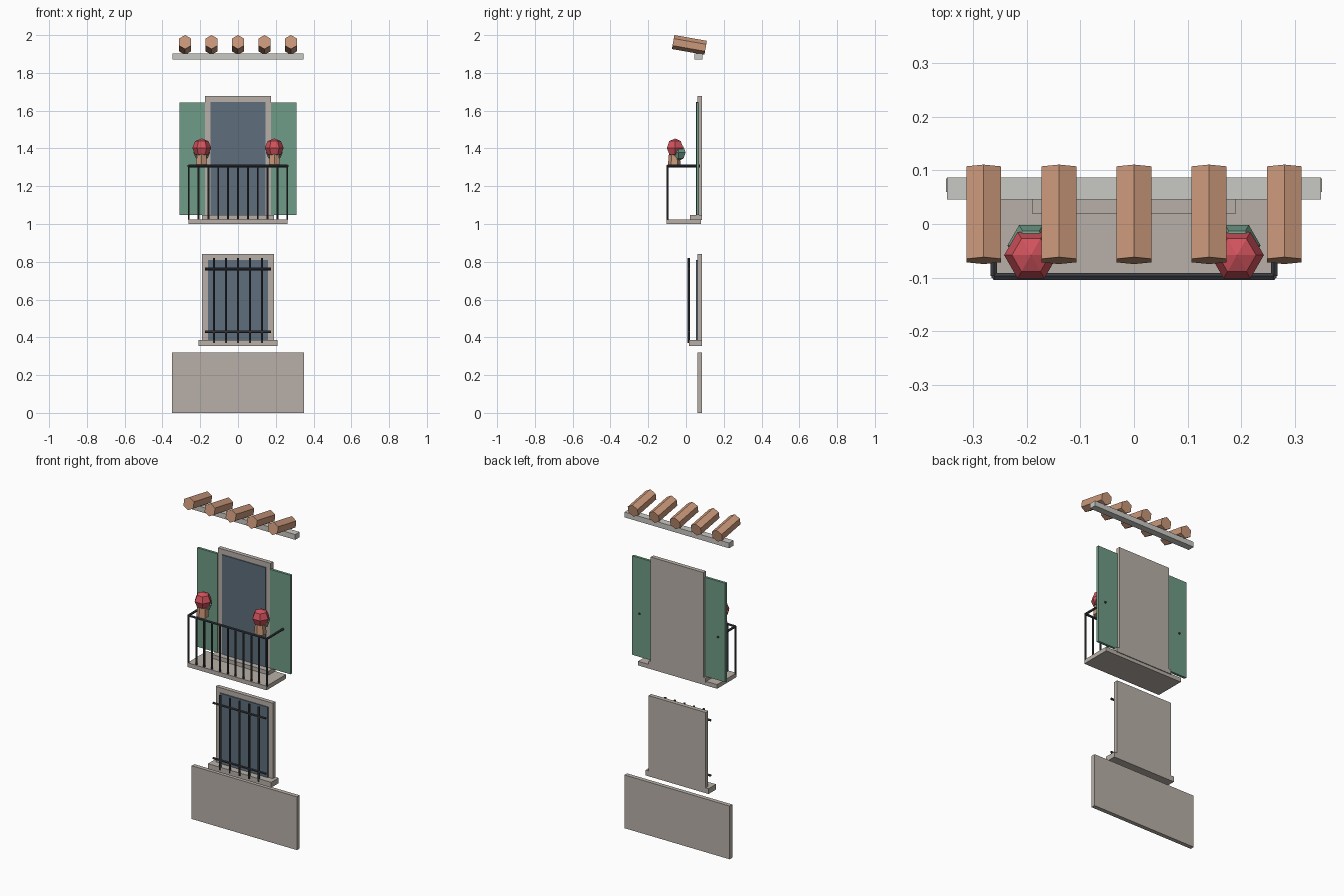
import bpy, bmesh, math
from mathutils import Vector, Matrix

cube = bpy.data.objects.get("Cube")
if cube:
    bpy.data.objects.remove(cube, do_unlink=True)


def material(name, rgb):
    lin = [((c / 255 + 0.055) / 1.055) ** 2.4 for c in rgb] + [1]
    m = bpy.data.materials.new(name)
    m.use_nodes = True
    m.diffuse_color = lin
    m.node_tree.nodes["Principled BSDF"].inputs["Base Color"].default_value = lin
    return m


STONE = material("stone", (184, 176, 168))
PALE = material("pale stone", (201, 200, 195))
GLASS = material("dark glass", (94, 110, 125))
GREEN = material("painted green", (112, 156, 135))
IRON = material("iron", (58, 60, 66))
CLAY = material("terracotta", (202, 152, 122))
RED = material("red blossom", (208, 82, 92))


def finish(name, bm, mat):
    bmesh.ops.recalc_face_normals(bm, faces=bm.faces)
    me = bpy.data.meshes.new(name)
    bm.to_mesh(me)
    bm.free()
    me.materials.append(mat)
    ob = bpy.data.objects.new(name, me)
    bpy.context.collection.objects.link(ob)
    return ob


def box(name, x0, x1, y0, y1, z0, z1, mat):
    bm = bmesh.new()
    size = Matrix.Diagonal((x1 - x0, y1 - y0, z1 - z0, 1))
    mid = Matrix.Translation(((x0 + x1) / 2, (y0 + y1) / 2, (z0 + z1) / 2))
    bmesh.ops.create_cube(bm, size=1, matrix=mid @ size)
    return finish(name, bm, mat)


def rod(name, a, b, r0, mat, r1=None, sides=6, spin=0.0):
    """Prism or tapered prism running from point a to point b."""
    a, b = Vector(a), Vector(b)
    axis = b - a
    mtx = (Matrix.Translation((a + b) / 2)
           @ axis.to_track_quat('Z', 'Y').to_matrix().to_4x4()
           @ Matrix.Rotation(spin, 4, 'Z'))
    bm = bmesh.new()
    bmesh.ops.create_cone(bm, cap_ends=True, segments=sides, radius1=r0,
                          radius2=r0 if r1 is None else r1,
                          depth=axis.length, matrix=mtx)
    return finish(name, bm, mat)


def ball(name, centre, r, mat):
    bm = bmesh.new()
    mtx = Matrix.Translation(centre) @ Matrix.Rotation(math.pi / 2, 4, 'Z')
    bmesh.ops.create_uvsphere(bm, u_segments=6, v_segments=4, radius=r, matrix=mtx)
    return finish(name, bm, mat)


# Plinth and eave board
box("plinth", -.35, .35, .06, .085, 0, .32, STONE)
box("eave_board", -.348, .348, .046, .087, 1.87, 1.902, PALE)

# Lower window with sill and iron grille
box("window_sill", -.21, .21, .015, .085, .355, .387, STONE)
box("window_frame", -.19, .19, .06, .085, .385, .84, STONE)
box("window_glass", -.16, .16, .054, .061, .385, .81, GLASS)
for i in range(5):
    x = (i - 2) * .064
    rod("window_bar", (x, .015, .37), (x, .015, .82), .006, IRON)
for z in (.43, .762):
    rod("window_crossbar", (-.175, .015, z), (.175, .015, z), .007, IRON)

# Balcony door
box("balcony_slab", -.263, .263, -.104, .08, 1.0, 1.025, STONE)
box("door_step", -.19, .19, .02, .085, 1.02, 1.048, STONE)
box("door_frame", -.175, .175, .06, .085, 1.025, 1.677, STONE)
box("door_glass", -.145, .145, .054, .061, 1.048, 1.645, GLASS)

# Railing
RAIL_Z, RAIL_Y, RAIL_X = 1.307, -.097, .261
rod("front_rail", (-RAIL_X, RAIL_Y, RAIL_Z), (RAIL_X, RAIL_Y, RAIL_Z), .007, IRON)
for i in range(11):
    x = (i - 5) / 5 * RAIL_X
    rod("baluster", (x, RAIL_Y, 1.02), (x, RAIL_Y, RAIL_Z), .0055, IRON)

# Mirrored shutters, side rails and flower pots
for side, s in (("right", -1), ("left", 1)):
    x0, x1 = sorted((s * .175, s * .31))
    box(side + "_shutter", x0, x1, .055, .07, 1.048, 1.643, GREEN)
    rod(side + "_rail", (s * RAIL_X, RAIL_Y, RAIL_Z), (s * RAIL_X, .075, RAIL_Z), .007, IRON)
    px = s * .192
    rod(side + "_pot", (px, -.062, 1.308), (px, -.062, 1.38), .034, CLAY, r1=.028)
    ball(side + "_flower", (px, -.058, 1.403), .05, RED)
    ball(side + "_foliage", (px, -.04, 1.378), .044, GREEN)

# Tilted roof tiles, higher at the front
tilt = math.radians(10)
dy, dz = .0875 * math.cos(tilt), .0875 * math.sin(tilt)
for i in range(5):
    x = (i - 2) * .14
    rod("roof_tile", (x, .018 - dy, 1.948 + dz), (x, .018 + dy, 1.948 - dz),
        .0375, CLAY, spin=0)
